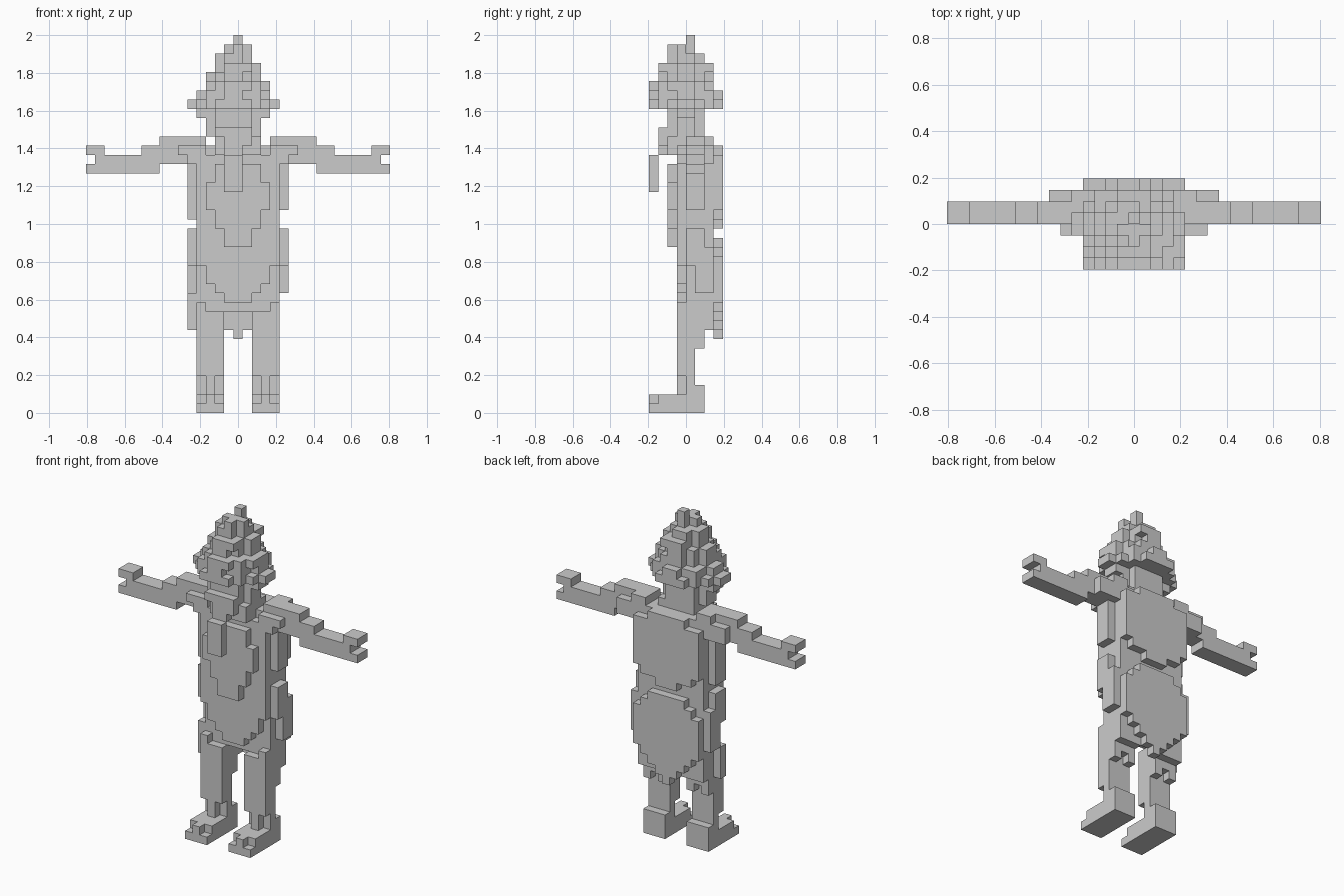
import bpy
import bmesh
from mathutils import Vector

if "Cube" in bpy.data.objects:
    bpy.data.objects.remove(bpy.data.objects["Cube"])

V = 2 / 41          # edge of one cube; x cells are centred on 0, y cells start at 0
parts = {}


def box(part, x, y, z):
    """Fill an inclusive range of cubes."""
    cells = parts.setdefault(part, set())
    for i in range(x[0], x[1] + 1):
        for j in range(y[0], y[1] + 1):
            for k in range(z[0], z[1] + 1):
                cells.add((i, j, k))


def pair(part, x, y, z):
    """Fill a range and its mirror image across x."""
    box(part, x, y, z)
    box(part, (-x[1], -x[0]), y, z)


def disc(part, x, y, z, limit=0.88):
    """Fill a flat oval that touches the given x and y limits."""
    cells = parts.setdefault(part, set())
    rx, ry = (x[1] - x[0] + 1) / 2, (y[1] - y[0] + 1) / 2
    cx, cy = (x[0] + x[1]) / 2, (y[0] + y[1]) / 2
    for i in range(x[0], x[1] + 1):
        for j in range(y[0], y[1] + 1):
            if ((i - cx) / rx) ** 2 + ((j - cy) / ry) ** 2 <= limit:
                cells.add((i, j, z))


def panel(part, y, rows):
    """One-cube-thick upright panel from (half width, bottom, top) rows."""
    for half, z0, z1 in rows:
        box(part, (-half, half), (y, y), (z0, z1))


# Pointed hat, a stack of ovals widening down to the brim
for z, x0, x1, y0, y1 in [(40, 0, 0, 0, 0), (39, -1, 1, -2, 0), (38, -2, 1, -2, 1),
                          (37, -2, 2, -3, 2), (36, -3, 2, -3, 2), (35, -3, 3, -4, 2),
                          (34, -4, 3, -4, 3), (33, -5, 4, -4, 3)]:
    disc("hat", (x0, x1), (y0, y1), z)
box("hat", (0, 0), (0, 0), (39, 39))

# Head, chin and neck
disc("head", (-4, 3), (-2, 1), 32)
for z in (31, 30):
    disc("head", (-3, 2), (-2, 1), z, 1.0)
box("head", (-2, 1), (-3, -3), (30, 30))
box("head", (-2, 2), (-2, 1), (29, 29))
box("head", (-1, 1), (-3, -3), (29, 29))
box("neck", (-2, 2), (-2, 1), (28, 28))

# Hanging beard tip
box("beard", (-1, 0), (-3, -3), (28, 28))
box("beard", (-1, 0), (-4, -4), (24, 27))

# Torso core, flanks and collar
box("torso", (-4, 4), (0, 2), (12, 27))
box("torso", (-3, 3), (0, 2), (28, 28))
box("torso", (-3, 3), (0, 2), (11, 11))
pair("torso", (5, 5), (0, 1), (22, 26))
box("torso", (-5, -5), (0, 1), (21, 21))
pair("torso", (5, 5), (0, 1), (16, 19))
pair("torso", (5, 5), (1, 2), (13, 17))
box("torso", (-5, -5), (0, 0), (9, 12))

# Coat front, tapering to a point below the waist
panel("coat_front", -1, [(4, 16, 27), (3, 14, 15), (2, 13, 13), (1, 12, 12)])

# Raised chest plate
panel("chest_plate", -2, [(2, 25, 26), (3, 22, 24), (2, 20, 21), (1, 18, 19)])

# Back panels: upper back and oval tail flap
panel("upper_back", 3, [(2, 28, 28), (4, 22, 27), (3, 21, 21), (1, 20, 20)])
panel("tail_flap", 3, [(2, 18, 18), (3, 17, 17), (4, 12, 16),
                       (3, 11, 11), (2, 10, 10), (1, 9, 9), (0, 8, 8)])

# Arms with shoulders and forked hands
pair("arms", (3, 10), (0, 1), (28, 28))
pair("arms", (5, 15), (0, 1), (27, 27))
pair("arms", (9, 16), (0, 1), (26, 26))
pair("arms", (15, 16), (0, 1), (28, 28))
pair("shoulders", (4, 8), (0, 1), (29, 29))
pair("shoulders", (4, 6), (-1, -1), (28, 28))
pair("shoulders", (5, 5), (-1, -1), (27, 27))
pair("shoulders", (4, 7), (2, 2), (27, 28))
pair("shoulders", (4, 5), (2, 2), (29, 29))

# Legs and feet
pair("legs", (2, 4), (0, 0), (2, 11))
pair("legs", (2, 4), (-1, -1), (4, 10))
pair("legs", (4, 4), (-1, -1), (11, 11))
pair("legs", (3, 3), (-1, -1), (2, 3))
pair("legs", (2, 4), (1, 1), (8, 11))
pair("legs", (2, 2), (1, 1), (7, 7))
pair("legs", (4, 4), (1, 1), (7, 7))
pair("legs", (2, 4), (2, 2), (9, 11))
pair("feet", (2, 4), (-4, 1), (0, 0))
pair("feet", (2, 4), (-3, 1), (1, 1))
pair("feet", (3, 3), (-4, -4), (1, 1))
pair("feet", (2, 4), (1, 1), (2, 2))

grey = bpy.data.materials.new("plain grey")
grey.diffuse_color = (0.6, 0.6, 0.6, 1)
grey.use_nodes = True
grey.node_tree.nodes["Principled BSDF"].inputs["Base Color"].default_value = grey.diffuse_color

# Turn each part into a mesh, keeping only the outside cube faces
solid = set().union(*parts.values())
for name, cells in parts.items():
    bm = bmesh.new()
    for c in sorted(cells):
        for axis in range(3):
            for side in (-1, 1):
                n = list(c)
                n[axis] += side
                if tuple(n) in solid:
                    continue
                u, w = (axis + 1) % 3, (axis + 2) % 3
                corners = []
                for a, b in ((-1, -1), (1, -1), (1, 1), (-1, 1)):
                    p = Vector((c[0], c[1] + 0.5, c[2] + 0.5))
                    p[axis] += side * 0.5
                    p[u] += a * 0.5
                    p[w] += b * 0.5
                    corners.append(bm.verts.new(p * V))
                bm.faces.new(corners if side > 0 else corners[::-1])
    bmesh.ops.remove_doubles(bm, verts=bm.verts[:], dist=V * 0.01)
    mesh = bpy.data.meshes.new(name)
    bm.to_mesh(mesh)
    bm.free()
    mesh.materials.append(grey)
    bpy.context.collection.objects.link(bpy.data.objects.new(name, mesh))
